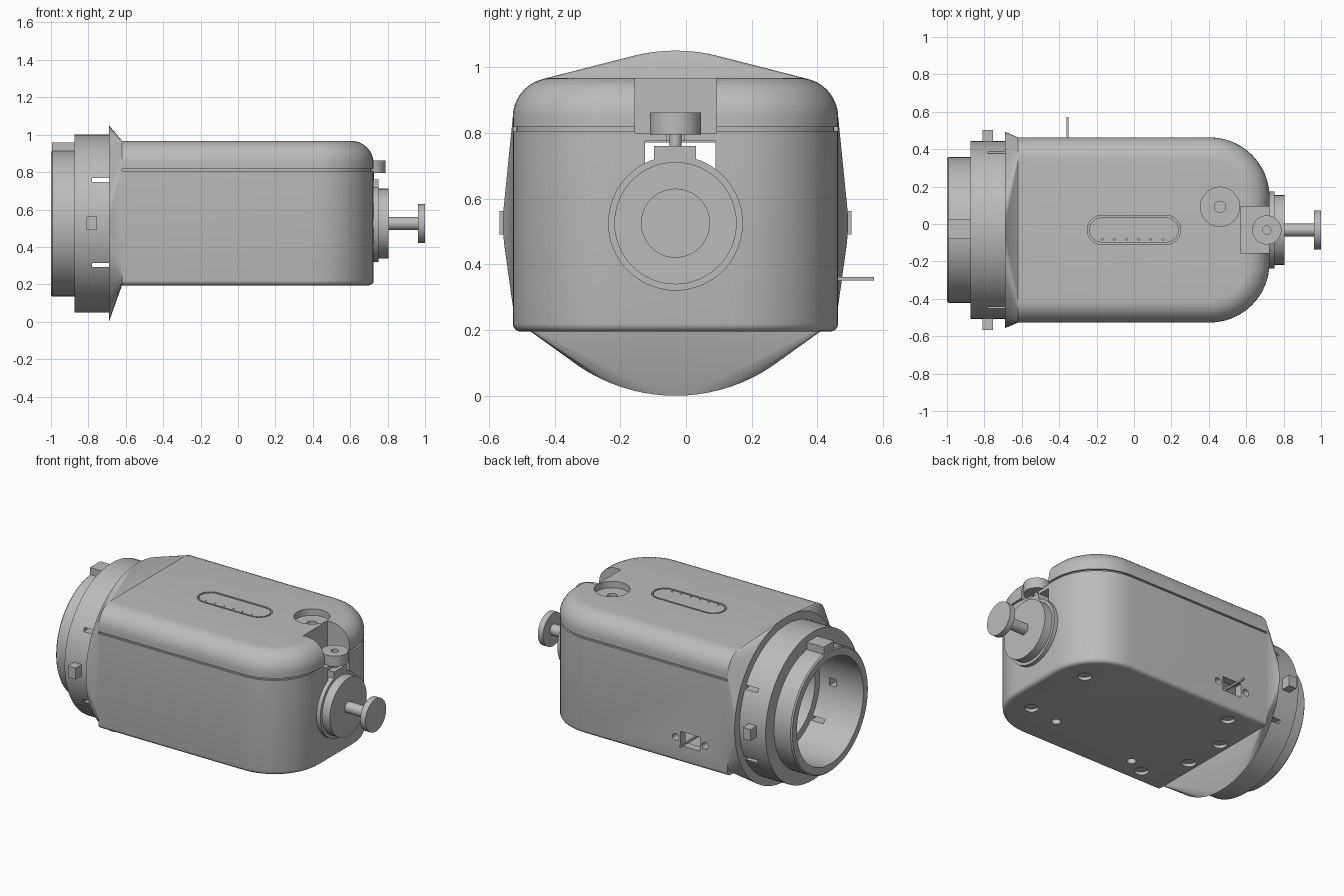
import bpy, bmesh, math
from mathutils import Matrix, Vector

cube = bpy.data.objects.get("Cube")
if cube:
    bpy.data.objects.remove(cube, do_unlink=True)

CY, CZ = -0.032, 0.525          # optical axis
grey = bpy.data.materials.new("mid_grey")
grey.use_nodes = True
grey.diffuse_color = (0.5, 0.5, 0.5, 1)
grey.node_tree.nodes["Principled BSDF"].inputs["Base Color"].default_value = (0.5, 0.5, 0.5, 1)


def finish(name, bm):
    bmesh.ops.recalc_face_normals(bm, faces=bm.faces)
    mesh = bpy.data.meshes.new(name)
    bm.to_mesh(mesh)
    bm.free()
    mesh.materials.append(grey)
    obj = bpy.data.objects.new(name, mesh)
    bpy.context.collection.objects.link(obj)
    return obj


def box(name, lo, hi):
    bm = bmesh.new()
    bmesh.ops.create_cube(bm, size=1)
    lo, hi = Vector(lo), Vector(hi)
    bm.transform(Matrix.Translation((lo + hi) / 2) @ Matrix.Diagonal((*(hi - lo), 1)))
    return finish(name, bm)


def cylinder(name, axis, r, start, end, center, segs=48):
    """Cylinder along 'X', 'Y' or 'Z'; center holds the two other coordinates."""
    bm = bmesh.new()
    bmesh.ops.create_cone(bm, cap_ends=True, segments=segs, radius1=r, radius2=r, depth=end - start)
    mid, (a, b) = (start + end) / 2, center
    if axis == 'X':
        m = Matrix.Translation((mid, a, b)) @ Matrix.Rotation(math.pi / 2, 4, 'Y')
    elif axis == 'Y':
        m = Matrix.Translation((a, mid, b)) @ Matrix.Rotation(math.pi / 2, 4, 'X')
    else:
        m = Matrix.Translation((a, b, mid))
    bm.transform(m)
    return finish(name, bm)


def loft(name, rings, closed=False):
    bm = bmesh.new()
    rows = [[bm.verts.new(p) for p in ring] for ring in rings]
    n = len(rows[0])
    pairs = list(zip(rows, rows[1:])) + ([(rows[-1], rows[0])] if closed else [])
    for a, b in pairs:
        for i in range(n):
            bm.faces.new((a[i], a[(i + 1) % n], b[(i + 1) % n], b[i]))
    if not closed:
        bm.faces.new(rows[0])
        bm.faces.new(rows[-1])
    return finish(name, bm)


def lathe(name, profile, segs=96):
    """Closed (x, radius) profile turned around the optical axis."""
    turn = [2 * math.pi * i / segs for i in range(segs)]
    return loft(name, [[(x, CY + r * math.cos(t), CZ + r * math.sin(t)) for t in turn]
                       for x, r in profile], closed=True)


def cut(obj, *cutters):
    for c in cutters:
        mod = obj.modifiers.new("cut", 'BOOLEAN')
        mod.operation, mod.solver, mod.object = 'DIFFERENCE', 'EXACT', c
        bpy.context.view_layer.objects.active = obj
        bpy.ops.object.modifier_apply(modifier=mod.name)
        bpy.data.objects.remove(c, do_unlink=True)


def arc(cx, cy, r, a0, a1, n=12):
    angles = [math.radians(a0 + (a1 - a0) * i / n) for i in range(n + 1)]
    return [(cx + r * math.cos(a), cy + r * math.sin(a)) for a in angles]


# Body shell: U-shaped plan stacked with rounded bottom, seam groove and rounded top
X0, X1, HALF, R = -0.62, 0.725, 0.495, 0.32


def plan(z, inset):
    r, cx, dy = R - inset, X1 - R, HALF - R
    pts = [(X0, CY - HALF + inset)] + arc(cx, CY - dy, r, -90, 0) + arc(cx, CY + dy, r, 0, 90)
    pts.append((X0, CY + HALF - inset))
    return [(x, y, z) for x, y in pts]


layers = [(0.22 - b, 0.025 - a) for a, b in arc(0, 0, 0.025, 90, 0, 4)]
layers += [(0.805, 0), (0.805, 0.012), (0.817, 0.012), (0.817, 0)]
layers += [(0.847 + b, 0.12 - a) for a, b in arc(0, 0, 0.12, 0, 90, 10)]
body = loft("body_shell", [plan(z, inset) for z, inset in layers])

# Hollow interior, lens opening, control notch
cut(body,
    box("cavity", (-0.56, -0.47, 0.25), (0.5, 0.41, 0.89)),
    box("front_cavity", (0.4, -0.25, 0.25), (0.67, 0.19, 0.77)),
    box("wall_window", (0.6, -0.125, 0.6), (0.8, 0.09, 0.775)),
    cylinder("bore", 'X', 0.29, -0.7, -0.5, (CY, CZ), 72),
    box("notch", (0.57, -0.155, 0.8), (0.9, 0.093, 1.2)),
    box("stem_slot", (0.66, -0.06, 0.7), (0.9, -0.005, 0.9)))

# Top pocket, button recess
cut(body,
    cylinder("pocket", 'Z', 0.105, 0.925, 1.1, (0.46, 0.092)),
    cylinder("pocket_hole", 'Z', 0.03, 0.8, 1.1, (0.46, 0.092), 24))


def pill(name, length, r, z0, z1):
    cx = length / 2 - r
    outline = arc(cx, CY, r, -90, 90) + arc(-cx, CY, r, 90, 270)
    return loft(name, [[(x, y, z) for x, y in outline] for z in (z0, z1)])


cut(body, pill("recess", 0.5, 0.078, 0.945, 1.1))
button = pill("top_button", 0.478, 0.067, 0.93, 0.966)
cut(button, *[cylinder("dot", 'Z', 0.005, 0.955, 1, (-0.17 + 0.065 * i, CY - 0.05), 8)
              for i in range(6)])

# Underside screw recesses and drain holes
for x, y in [(0.55, 0.24), (0.55, -0.24), (-0.41, 0.39), (-0.41, -0.39), (-0.56, 0.14), (-0.56, -0.14)]:
    cut(body, cylinder("screw_recess", 'Z', 0.042, 0.1, 0.215, (x, CY + y), 32))
for x, y in [(0.34, -0.3), (-0.29, -0.37)]:
    cut(body, cylinder("drain", 'Z', 0.028, 0.1, 0.3, (x, y), 24))

# Rear switch opening with screw holes and lever
SX, SZ = -0.355, 0.35
cut(body, box("switch_opening", (SX - 0.07, 0.38, SZ - 0.045), (SX + 0.07, 0.6, SZ + 0.045)),
    *[cylinder("switch_hole", 'Y', 0.022, 0.38, 0.6, (SX + s * 0.105, SZ), 20) for s in (-1, 1)])
box("switch_lever", (SX - 0.005, 0.36, SZ), (SX + 0.005, 0.572, SZ + 0.012))

# Flare: hull between the round flange and the body section
flare_bm = bmesh.new()
for i in range(96):
    t = 2 * math.pi * i / 96
    flare_bm.verts.new((-0.69, CY + CZ * math.cos(t), CZ + CZ * math.sin(t)))
for s in (-1, 1):
    section = arc(HALF - 0.12, 0.847, 0.12, 0, 90, 8) + arc(HALF - 0.08, 0.275, 0.08, -90, 0, 6)
    for y, z in section:
        flare_bm.verts.new((X0, CY + s * y, z))
bmesh.ops.convex_hull(flare_bm, input=flare_bm.verts)
bmesh.ops.dissolve_limit(flare_bm, angle_limit=0.01, verts=flare_bm.verts, edges=flare_bm.edges)
flare = finish("flare", flare_bm)
cut(flare, cylinder("flare_bore", 'X', 0.29, -0.9, -0.5, (CY, CZ), 72))

# Stepped mount ring with side slots and stud pockets
ring = lathe("mount_ring", [(-1, 0.337), (-1, 0.382), (-0.992, 0.39), (-0.875, 0.39), (-0.875, 0.475),
                            (-0.688, 0.475), (-0.688, 0.337)])
cut(ring, *[box("slot", (-0.78, -0.7, z - 0.011), (-0.689, 0.7, z + 0.011)) for z in (0.757, 0.304)])
cut(ring, box("stud_pocket", (-0.805, -0.53, 0.5), (-0.76, 0.465, 0.55)))
for side, s in (("right", -1), ("left", 1)):
    a, b = sorted((CY + s * 0.455, CY + s * 0.535))
    box("ring_stud_" + side, (-0.81, a, 0.49), (-0.755, b, 0.562))
box("ring_key", (-0.995, -0.08, 0.88), (-0.87, 0.025, 0.957))

# Control disc with grip notches
cylinder("disc_base", 'X', 0.205, 0.715, 0.75, (CY, CZ), 64)
disc = cylinder("control_disc", 'X', 0.186, 0.74, 0.805, (CY, CZ), 64)
for i in range(6):
    t = math.pi * i / 3
    cut(disc, cylinder("grip", 'X', 0.022, 0.755, 0.9,
                       (CY + 0.186 * math.cos(t), CZ + 0.186 * math.sin(t)), 20))
cylinder("plunger_shaft", 'X', 0.035, 0.79, 0.97, (CY, CZ), 32)
cylinder("plunger_knob", 'X', 0.105, 0.963, 1.0, (CY, CZ), 64)

# Upright thumb knob
box("knob_block", (0.665, -0.098, 0.66), (0.75, 0.03, 0.76))
cylinder("knob_stem", 'Z', 0.018, 0.75, 0.81, (0.71, CY), 24)
thumb = cylinder("thumb_knob", 'Z', 0.078, 0.795, 0.862, (0.71, CY), 48)
cut(thumb, cylinder("knob_hole", 'Z', 0.022, 0.83, 0.9, (0.71, CY), 24))

# Smooth rounded surfaces, crisp edges
bpy.ops.object.select_all(action='DESELECT')
for obj in bpy.context.collection.objects:
    if obj.type == 'MESH' and grey.name in obj.data.materials:
        obj.select_set(True)
        bpy.context.view_layer.objects.active = obj
bpy.ops.object.shade_smooth_by_angle(angle=math.radians(30))
